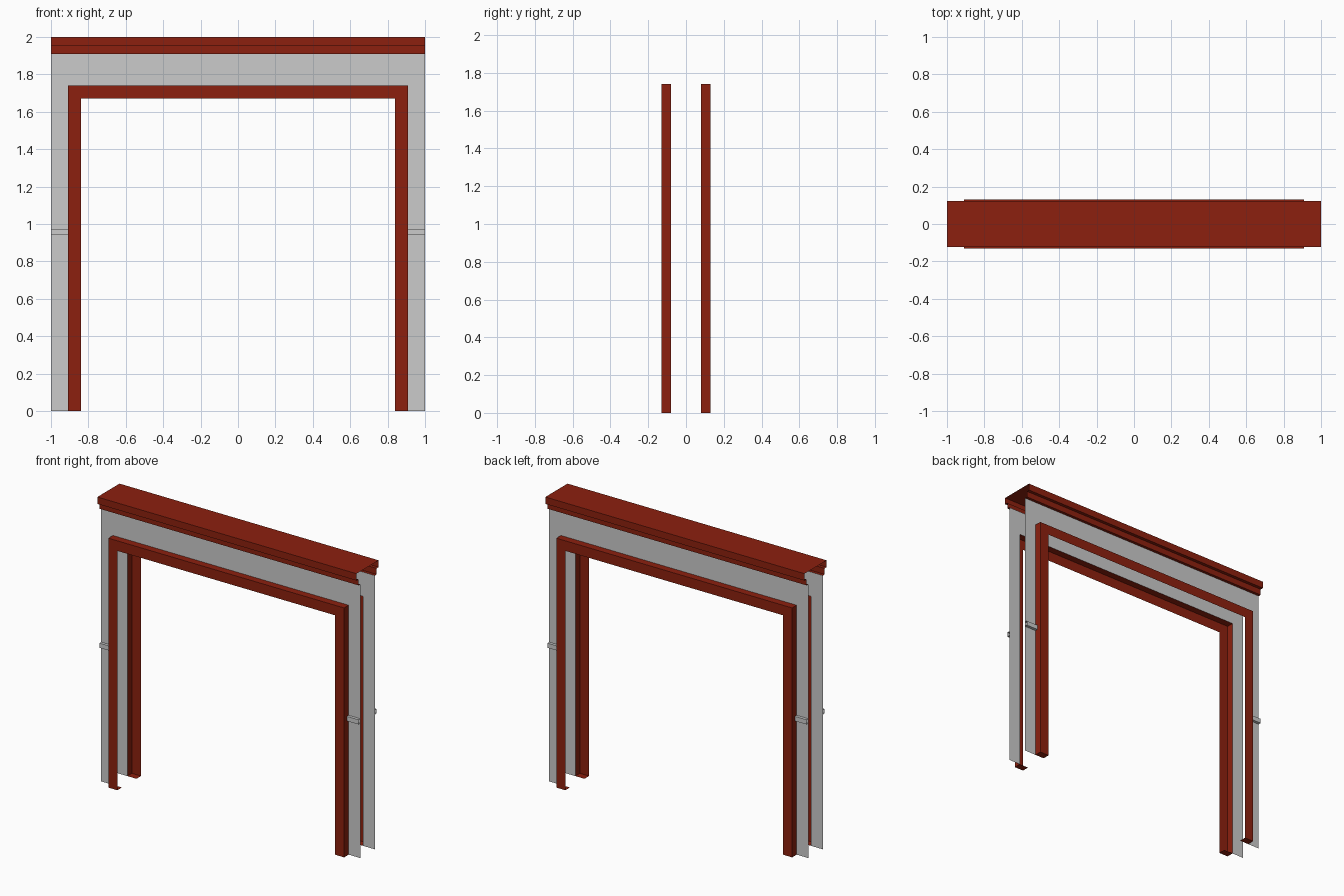
import bpy
import bmesh
from math import pi
from mathutils import Matrix

cube = bpy.data.objects.get("Cube")
if cube:
    bpy.data.objects.remove(cube, do_unlink=True)


def material(name, rgb):
    mat = bpy.data.materials.new(name)
    mat.use_nodes = True
    mat.diffuse_color = (*rgb, 1)
    mat.node_tree.nodes["Principled BSDF"].inputs["Base Color"].default_value = (*rgb, 1)
    return mat


RED = material("brick red", (0.265, 0.0145, 0.0045))
GREY = material("light grey", (0.6, 0.6, 0.6))

WALL, TRIM = -0.08, -0.13            # depth of wall sheet and trim face
SIDE, LINTEL = 0.91, 1.74            # outer edge of the trim
OPEN_SIDE, OPEN_TOP = 0.84, 1.67     # clear opening
EAVE = 1.91                          # top of the wall sheet


def finish(bm, name, mat, back=False):
    if back:
        bmesh.ops.rotate(bm, verts=bm.verts, matrix=Matrix.Rotation(pi, 3, 'Z'))
    mesh = bpy.data.meshes.new(name)
    bm.to_mesh(mesh)
    bm.free()
    mesh.materials.append(mat)
    obj = bpy.data.objects.new(name, mesh)
    bpy.context.collection.objects.link(obj)


def face(bm, points):
    bm.faces.new([bm.verts.new(p) for p in points])


def arch(half_width, top):
    return [(-half_width, 0), (-half_width, top), (half_width, top), (half_width, 0)]


def arch_sheet(bm, outer, inner, y):
    for i in range(3):
        face(bm, [(x, y, z) for x, z in (outer[i], inner[i], inner[i + 1], outer[i + 1])])


def folded_sheet(bm, profile, x0, x1):
    """Sweep an open y-z profile along x, leaving the ends open."""
    for (ya, za), (yb, zb) in zip(profile, profile[1:]):
        face(bm, [(x0, ya, za), (x1, ya, za), (x1, yb, zb), (x0, yb, zb)])


def weld(bm):
    bmesh.ops.remove_doubles(bm, verts=bm.verts, dist=0.0001)


for side, back in (("front", False), ("back", True)):
    trim_edge, opening = arch(SIDE, LINTEL), arch(OPEN_SIDE, OPEN_TOP)

    # Wall sheet around the trim
    bm = bmesh.new()
    arch_sheet(bm, arch(1, EAVE), trim_edge, WALL)
    weld(bm)
    finish(bm, side + "_wall_sheet", GREY, back)

    # Trim: face, outer return and feet, open on the inside
    bm = bmesh.new()
    arch_sheet(bm, trim_edge, opening, TRIM)
    for (xa, za), (xb, zb) in zip(trim_edge, trim_edge[1:]):
        face(bm, [(xa, TRIM, za), (xb, TRIM, zb), (xb, WALL, zb), (xa, WALL, za)])
    folded_foot = [(WALL, 0), (TRIM, 0)]
    folded_sheet(bm, folded_foot, -SIDE, -OPEN_SIDE)
    folded_sheet(bm, folded_foot, OPEN_SIDE, SIDE)
    weld(bm)
    finish(bm, side + "_door_trim", RED, back)

    # Short horizontal rails beside the trim
    rail = [(WALL, 0.94), (-0.1, 0.94), (-0.1, 0.972), (WALL, 0.972)]
    for end, x0, x1 in (("a", -1, -SIDE), ("b", SIDE, 1)):
        bm = bmesh.new()
        folded_sheet(bm, rail, x0, x1)
        weld(bm)
        finish(bm, side + "_rail_" + end, GREY, back)

# Stepped top cap, open at both ends and underneath
half = [(WALL, EAVE), (-0.1, EAVE), (-0.1, 1.952), (-0.122, 1.952), (-0.122, 2)]
bm = bmesh.new()
folded_sheet(bm, half + [(-y, z) for y, z in reversed(half)], -1, 1)
weld(bm)
finish(bm, "top_cap", RED)
